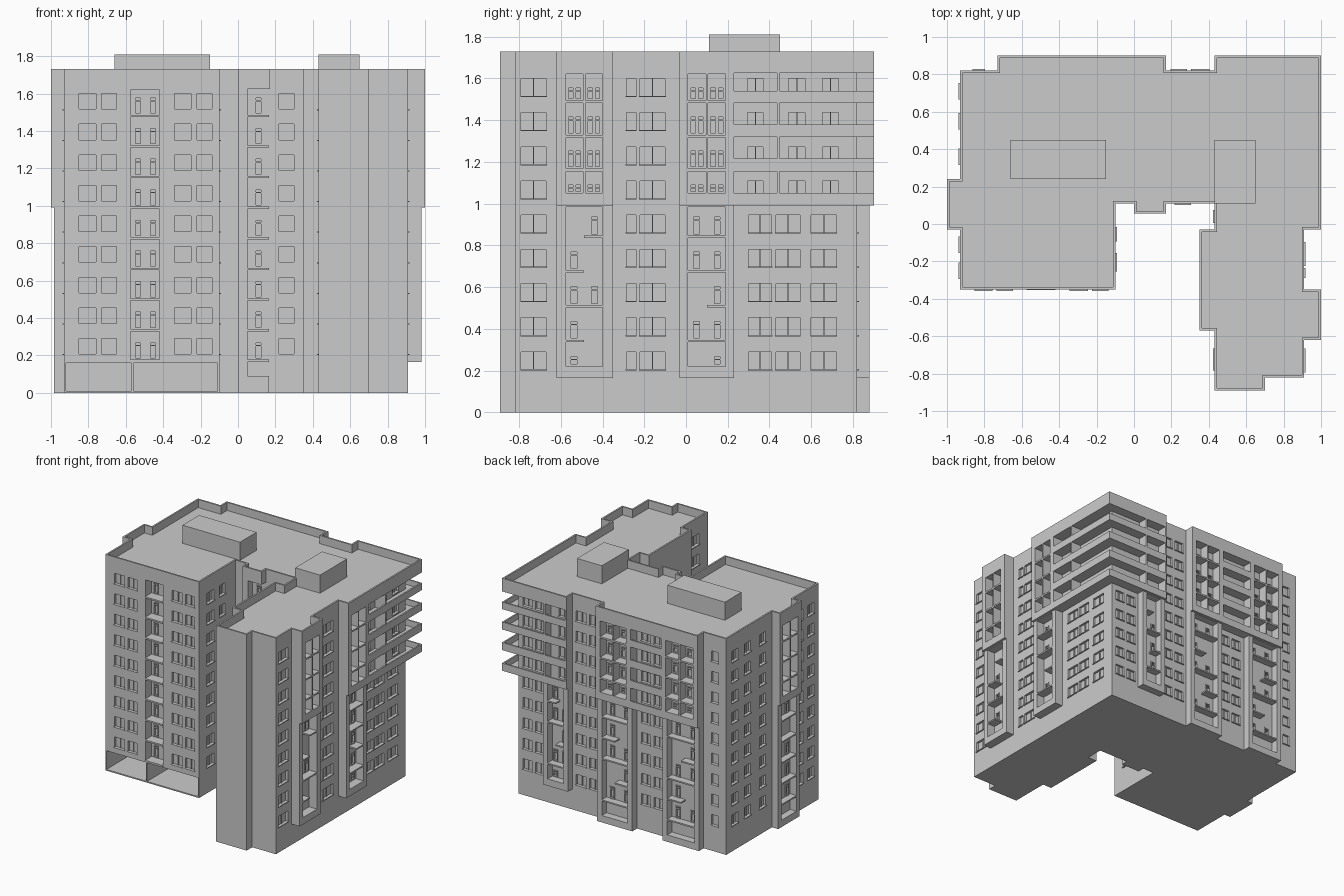
import bpy, bmesh

if "Cube" in bpy.data.objects:
    bpy.data.objects.remove(bpy.data.objects["Cube"])

TOP, SOFFIT, ROOF, MID = 1.73, 1.625, 1.665, 0.99
PITCH = 0.1637


def finish(name, bm):
    bmesh.ops.remove_doubles(bm, verts=bm.verts, dist=1e-5)
    me = bpy.data.meshes.new(name)
    bm.to_mesh(me)
    bm.free()
    ob = bpy.data.objects.new(name, me)
    bpy.context.collection.objects.link(ob)
    return ob


def box(name, x0, x1, y0, y1, z0, z1):
    bm = bmesh.new()
    bmesh.ops.create_cube(bm, size=1)
    for v in bm.verts:
        v.co = (x0 + (v.co.x + .5) * (x1 - x0), y0 + (v.co.y + .5) * (y1 - y0), z0 + (v.co.z + .5) * (z1 - z0))
    return finish(name, bm)


# A facade is a stepped relief: rects (a0, a1, z0, z1, height) painted in order,
# a = world coordinate along the wall, height = distance outward from the wall
def facade(name, p, q, rects):
    dx, dy = q[0] - p[0], q[1] - p[1]
    ax = 0 if abs(dx) > abs(dy) else 1
    s = 1 if (dx + dy) > 0 else -1
    n = (0, -s) if ax == 0 else (s, 0)
    lo, hi = sorted((p[ax], q[ax]))
    r4 = lambda v: round(v, 4)
    us, zs = {r4(lo), r4(hi)}, {0.0, SOFFIT}
    rects = [(r4(max(a, lo)), r4(min(b, hi)), r4(max(c, 0)), r4(min(d, SOFFIT)), h) for a, b, c, d, h in rects]
    for a, b, c, d, h in rects:
        us |= {a, b}
        zs |= {c, d}
    us, zs = sorted(us), sorted(zs)
    ui, zi = {u: i for i, u in enumerate(us)}, {z: i for i, z in enumerate(zs)}
    nu, nz = len(us) - 1, len(zs) - 1
    H = [[0.0] * nz for _ in range(nu)]
    for a, b, c, d, h in rects:
        for i in range(ui[a], ui[b]):
            for j in range(zi[c], zi[d]):
                H[i][j] = h
    bm = bmesh.new()

    def quad(*pts):
        vs = []
        for a, z, h in pts:
            co = [p[0] + n[0] * h, p[1] + n[1] * h, z]
            co[ax] = a
            vs.append(bm.verts.new(co))
        if s < 0:
            vs.reverse()
        bm.faces.new(vs)

    get = lambda i, j: H[i][j] if 0 <= i < nu and 0 <= j < nz else 0.0
    for i in range(nu + 1):
        for j in range(nz + 1):
            h = get(i, j)
            if i < nu and j < nz:
                quad((us[i], zs[j], h), (us[i + 1], zs[j], h), (us[i + 1], zs[j + 1], h), (us[i], zs[j + 1], h))
            g = get(i - 1, j)
            if j < nz and g != h:
                quad((us[i], zs[j], g), (us[i], zs[j], h), (us[i], zs[j + 1], h), (us[i], zs[j + 1], g))
            g = get(i, j - 1)
            if i < nu and g != h:
                quad((us[i], zs[j], h), (us[i + 1], zs[j], h)[:2] + (h,), (us[i + 1], zs[j], g), (us[i], zs[j], g))
    return finish(name, bm)


# Recessed window with mullion and sill, repeated up the floors
def win(a, b, rows=range(9)):
    out, m = [], (a + b) / 2
    for k in rows:
        z = .207 + PITCH * k
        out += [(a, b, z, z + .083, -.018), (a - .004, b + .004, z - .006, z, .008)]
        if b - a > .06:
            out.append((m - .003, m + .003, z, z + .083, -.01))
    return out


# Framed glazed door
def door(c, z, base=0.0, w=.042, h=.095):
    a, b = c - w / 2, c + w / 2
    return [(a, b, z, z + h, base + .006), (a + .007, b - .007, z + .007, z + h - .025, base - .01),
            (a + .007, b - .007, z + h - .019, z + h - .007, base - .01)]


# Projecting balcony bay: lower half with staggered slabs, upper half with paired loggias
def bay(a, b, o0, o1, z0, low, up, slabs, doors):
    m = (o0 + o1) / 2
    side = {'L': [(o0, m)], 'R': [(m, o1)], 'F': [(o0, o1)], '-': []}
    out = [(a, b, z0, MID, low), (o0, o1, z0 + .055, MID - .005, 0)]
    for k in range(5):
        z = .17 + .1665 * k
        if k or z0 < .1:
            out += [(u, v, z, z + .011, low) for u, v in side[slabs[k]]]
        zz = z + (.055 if k == 0 and z0 > .1 else .012)
        hh = .05 if k == 0 and z0 > .1 else .095
        for c, keys in (((o0 + m) / 2 - .005, 'LF'), ((m + o1) / 2 + .005, 'RF')):
            if doors[k] in keys:
                out += door(c, zz, h=hh)
    if up:
        out.append((a, b, MID, SOFFIT, up))
        for c, d in ((1.05, 1.155), (1.168, 1.318), (1.33, 1.482), (1.495, 1.62)):
            for u, v in ((o0, m - .005), (m + .005, o1)):
                out.append((u, v, c, d, 0))
                w, hh = (v - u) * .85, min(.09, d - c - .06)
                out += door((u + v) / 2 - w / 4, c + .002, w=w / 2, h=hh)
                out += door((u + v) / 2 + w / 4, c + .002, w=w / 2, h=hh)
    return out


LOW, HIGH = range(5), range(5, 9)
floors = [.165 + PITCH * k for k in range(9)]

# Left wing front: windows, recessed balcony column, open ground floor
front = [r for a, b in ((-.85, -.76), (-.73, -.65), (-.34, -.25), (-.22, -.14)) for r in win(a, b)]
front += [(-.575, -.42, .165, 1.62, -.08)]
for z in floors:
    front += [(-.575, -.42, z, z + .012, .004)] + door(-.535, z + .014, -.08) + door(-.455, z + .014, -.08)
front += [(-.92, -.11, .01, .16, -.3), (-.57, -.56, .01, .16, 0)]

# Courtyard wall: pier with open balconies
court = win(.22, .30) + [(0, .05, 0, SOFFIT, .055), (.05, .165, 0, .09, .055)]
for z in floors:
    court += [(.05, .165, z, z + .012, .055)] + door(.11, z + .014)

# Right side
right = win(-.79, -.67) + win(-.285, -.24) + win(-.22, -.10)
for a, b in ((.30, .41), (.43, .545), (.60, .72)):
    right += win(a, b, LOW)
for a, b in ((.295, .37), (.49, .57), (.655, .73)):
    right += win(a, b, HIGH)
right += bay(-.62, -.35, -.575, -.40, .165, .07, .09, '-LFLR', 'LLFLR')
right += bay(-.03, .23, .01, .19, .165, .07, .09, '-FRFF', 'RFRFF')
right += [(.436, .449, MID, SOFFIT, .09)]

# Back side
back = win(-.86, -.80)
for a, b in ((-.37, -.29), (-.26, -.18), (.20, .28), (.31, .40), (.47, .55), (.68, .76), (.79, .87)):
    back += win(a, b, HIGH if a == .47 else range(9))
back += bay(-.14, .17, -.10, .13, 0, .06, .08, 'FLFRF', 'FLFRF')
back += bay(-.73, -.41, -.69, -.45, 0, .06, .08, 'FRFLF', 'FRFLF')
back += bay(.43, .65, .47, .61, .165, .06, 0, '-FLFR', 'RFLFR')
back += [(.62, .633, MID, SOFFIT, .08), (.43, .442, MID, SOFFIT, .08)]

# Left side
left = [r for a, b in ((.67, .75), (.51, .59), (.32, .40), (-.15, -.07), (-.29, -.21)) for r in win(a, b)]
left += bay(-.03, .24, .01, .20, 0, .055, .07, 'FFFFF', 'FLFRF')

core = [(-.93, -.35), (-.10, -.35), (-.10, .11), (.43, .11), (.43, -.03), (.35, -.03), (.35, -.57),
        (.43, -.57), (.43, -.89), (.70, -.89), (.70, -.82), (.91, -.82), (.91, .82), (-.93, .82)]
reliefs = {0: ("left_wing_front_wall", front), 1: ("courtyard_left_wall", win(-.25, -.16) + win(-.09, -.02)),
           2: ("courtyard_rear_wall", court), 3: ("courtyard_corner_wall", win(.01, .07)),
           7: ("right_wing_inner_wall", win(-.78, -.67)), 11: ("right_wall", right),
           12: ("back_wall", back), 13: ("left_wall", left)}
for i, p in enumerate(core):
    name, rects = reliefs.get(i, ("plain_wall_%d" % i, []))
    facade(name, p, core[(i + 1) % len(core)], rects)

# Ground underside
bm = bmesh.new()
bm.faces.new([bm.verts.new((x, y, 0)) for x, y in reversed(core)])
finish("base_floor", bm)

# Roof crown: overhanging soffit, parapet and roof deck
crown = [(-.93, -.35), (-.10, -.35), (-.10, .11), (0, .11), (0, .055), (.17, .055), (.17, .11), (.43, .11),
         (.43, -.03), (.35, -.03), (.35, -.57), (.43, -.57), (.43, -.89), (.70, -.89), (.70, -.82), (.91, -.82),
         (.91, -.62), (1, -.62), (1, -.35), (.91, -.35), (.91, -.03), (1, -.03), (1, .9), (.43, .9), (.43, .82),
         (.17, .82), (.17, .9), (-.73, .9), (-.73, .82), (-.93, .82), (-.93, .24), (-1, .24), (-1, -.03), (-.93, -.03)]
N, T = len(crown), .013
sign = lambda v: (v > 1e-6) - (v < -1e-6)
inner = []
for i, (x, y) in enumerate(crown):
    (px, py), (qx, qy) = crown[i - 1], crown[(i + 1) % N]
    inner.append((x - T * (sign(y - py) + sign(qy - y)), y + T * (sign(x - px) + sign(qx - x))))
bm = bmesh.new()
rings = [[bm.verts.new((x, y, z)) for x, y in loop]
         for loop, z in ((crown, SOFFIT), (crown, TOP), (inner, TOP), (inner, ROOF))]
for r0, r1 in zip(rings, rings[1:]):
    for i in range(N):
        j = (i + 1) % N
        bm.faces.new((r0[i], r0[j], r1[j], r1[i]))
bm.faces.new(rings[3])
bm.faces.new(rings[0][::-1])
finish("roof_and_parapet", bm)

# Rooftop plant rooms
box("roof_room_left", -.66, -.15, .24, .45, ROOF, 1.81)
box("roof_room_right", .43, .65, .11, .45, ROOF, 1.81)

# Wraparound corner balconies and back centre balconies
for k, (z0, z1) in enumerate(((.99, 1.05), (1.155, 1.216), (1.32, 1.38), (1.483, 1.54))):
    box("corner_slab_right_%d" % k, .91, 1, .23, .9, z0, z0 + .014)
    box("corner_slab_back_%d" % k, .43, .91, .82, .9, z0, z0 + .014)
    box("corner_parapet_right_%d" % k, .988, 1, .23, .9, z0, z1)
    box("corner_parapet_back_%d" % k, .43, .988, .888, .9, z0, z1)
    box("centre_slab_%d" % k, -.41, -.14, .82, .9, z0, z0 + .014)
    box("centre_parapet_%d" % k, -.41, -.14, .888, .9, z0, z1)
